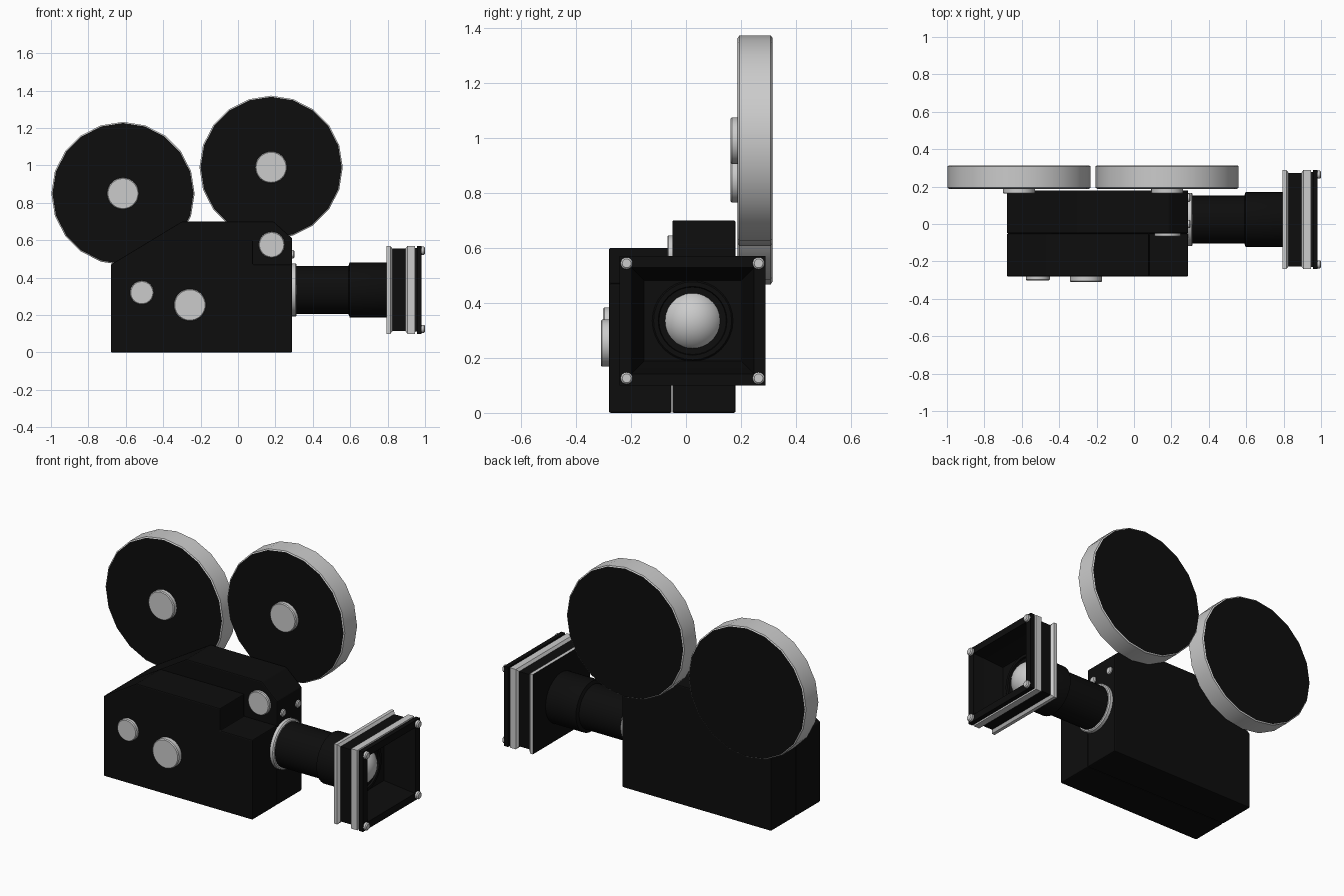
import bpy, bmesh, math
from mathutils import Matrix, Vector

if "Cube" in bpy.data.objects:
    bpy.data.objects.remove(bpy.data.objects["Cube"])

black = bpy.data.materials.new("black_paint")
black.diffuse_color = (0.004, 0.004, 0.004, 1)
black.use_nodes = True
black.node_tree.nodes["Principled BSDF"].inputs["Base Color"].default_value = black.diffuse_color
metal = bpy.data.materials.new("grey_metal")
metal.diffuse_color = (0.6, 0.6, 0.6, 1)
metal.use_nodes = True
metal.node_tree.nodes["Principled BSDF"].inputs["Base Color"].default_value = metal.diffuse_color

LENS_Y, LENS_Z = 0.024, 0.335


def finish(name, bm, mats=(), bevel=0.0):
    bmesh.ops.recalc_face_normals(bm, faces=bm.faces[:])
    me = bpy.data.meshes.new(name)
    bm.to_mesh(me)
    bm.free()
    ob = bpy.data.objects.new(name, me)
    bpy.context.collection.objects.link(ob)
    for m in mats:
        me.materials.append(m)
    bpy.ops.object.select_all(action='DESELECT')
    ob.select_set(True)
    bpy.context.view_layer.objects.active = ob
    if bevel:
        mod = ob.modifiers.new("bevel", 'BEVEL')
        mod.width, mod.segments = bevel, 2
    else:
        bpy.ops.object.shade_smooth_by_angle(angle=math.radians(30))
    return ob


def loft(name, rings, mats, slots, bevel=0.0):
    """Skin a list of rings, cap both ends; slots gives each band's material."""
    bm = bmesh.new()
    loops = [[bm.verts.new(p) for p in r] for r in rings]
    n = len(rings[0])
    for a, b, s in zip(loops, loops[1:], slots):
        for i in range(n):
            j = (i + 1) % n
            bm.faces.new((a[i], a[j], b[j], b[i])).material_index = s
    bm.faces.new(loops[0]).material_index = slots[0]
    bm.faces.new(loops[-1]).material_index = slots[-1]
    return finish(name, bm, mats, bevel)


def turned(name, profile, origin, axis, sides=32, mats=(), slots=None):
    """Round part from (position along axis, radius) pairs."""
    ox, oy, oz = origin
    rings = []
    for d, r in profile:
        ring = []
        for i in range(sides):
            a = 2 * math.pi * i / sides
            c, s = r * math.cos(a), r * math.sin(a)
            ring.append((ox + d, oy + c, oz + s) if axis == 'x'
                        else (ox + c, oy + d, oz + s))
        rings.append(ring)
    return loft(name, rings, mats, slots or [0] * (len(profile) - 1))


def slab(name, outline, y0, y1):
    rings = [[(x, y, z) for x, z in outline] for y in (y0, y1)]
    return loft(name, rings, [black], [0], 0.006)


def knob(name, x, z, r, y0, y1):
    turned(name, [(y0, r), (y1 + 0.005, r), (y1, r - 0.005)], (x, 0, z), 'y')


# Body: tall rear half and notched front door
slab("body_main", [(-0.68, 0), (0.29, 0), (0.29, 0.61), (0.19, 0.70),
                   (-0.30, 0.70), (-0.68, 0.47)], -0.05, 0.18)
slab("body_door", [(-0.68, 0), (0.29, 0), (0.29, 0.47), (0.08, 0.47),
                   (0.08, 0.60), (-0.465, 0.60), (-0.68, 0.47)], -0.28, -0.052)

# Film reels with black faces, grey rims and hubs
for side, x, z in (("rear", -0.615, 0.85), ("front", 0.177, 0.99)):
    turned(side + "_reel",
           [(0.188, 0.374), (0.190, 0.377), (0.194, 0.383), (0.308, 0.383),
            (0.312, 0.377), (0.314, 0.374)],
           (x, 0, z), 'y', 20, [black, metal], [0, 1, 1, 1, 0])
    knob(side + "_reel_hub", x, z, 0.085, 0.195, 0.162)

# Knobs on the door and body
knob("small_door_knob", -0.514, 0.32, 0.064, -0.27, -0.302)
knob("large_door_knob", -0.257, 0.254, 0.086, -0.27, -0.31)
knob("upper_knob", 0.18, 0.576, 0.07, -0.04, -0.068)

# Small studs above the lens mount
for i, y in enumerate((0.0, 0.14)):
    turned(f"mount_stud_{i + 1}", [(0.28, 0.022), (0.297, 0.022), (0.302, 0.016)],
           (0, y, 0.525), 'x', 20)

# Lens mount ring and stepped barrel
axis = (0, LENS_Y, LENS_Z)
turned("mount_ring", [(0.28, 0.142), (0.308, 0.142), (0.314, 0.136)], axis, 'x')
turned("lens_barrel", [(0.30, 0.128), (0.59, 0.128), (0.597, 0.147), (0.79, 0.147),
                       (0.80, 0.143)], axis, 'x', mats=[black])
turned("lens_collar", [(0.79, 0.147), (0.815, 0.147), (0.82, 0.142), (0.82, 0.125),
                       (0.80, 0.120)], axis, 'x', mats=[black])

# Glass dome inside the hood
bm = bmesh.new()
bmesh.ops.create_uvsphere(bm, u_segments=32, v_segments=16, radius=0.117,
                          matrix=Matrix.Translation((0.75, LENS_Y, LENS_Z)))
finish("lens_glass", bm)

# Square hood: (x, inset) sections, hollow at the front
sections = [(0.795, 0.008), (0.795, 0.0), (0.815, 0.0), (0.826, 0.015), (0.895, 0.015),
            (0.906, 0.0), (0.945, 0.0), (0.948, 0.012), (0.956, 0.012), (0.956, 0.0),
            (0.982, 0.0), (0.982, 0.042), (0.945, 0.046), (0.81, 0.088)]
rings = [[(x, LENS_Y + sy * (0.265 - d), LENS_Z + sz * (0.235 - d))
          for sy, sz in ((-1, -1), (1, -1), (1, 1), (-1, 1))] for x, d in sections]
hood = loft("lens_hood", rings, [black, metal], [0, 1, 1, 0, 1, 1, 1, 0, 0, 0, 0, 0, 0])

# Corner screws on the hood front
for i, (sy, sz) in enumerate(((-1, -1), (1, -1), (1, 1), (-1, 1))):
    turned(f"hood_screw_{i + 1}", [(0.975, 0.022), (0.994, 0.022), (1.0, 0.016)],
           (0, LENS_Y + sy * 0.24, LENS_Z + sz * 0.209), 'x', 20)
